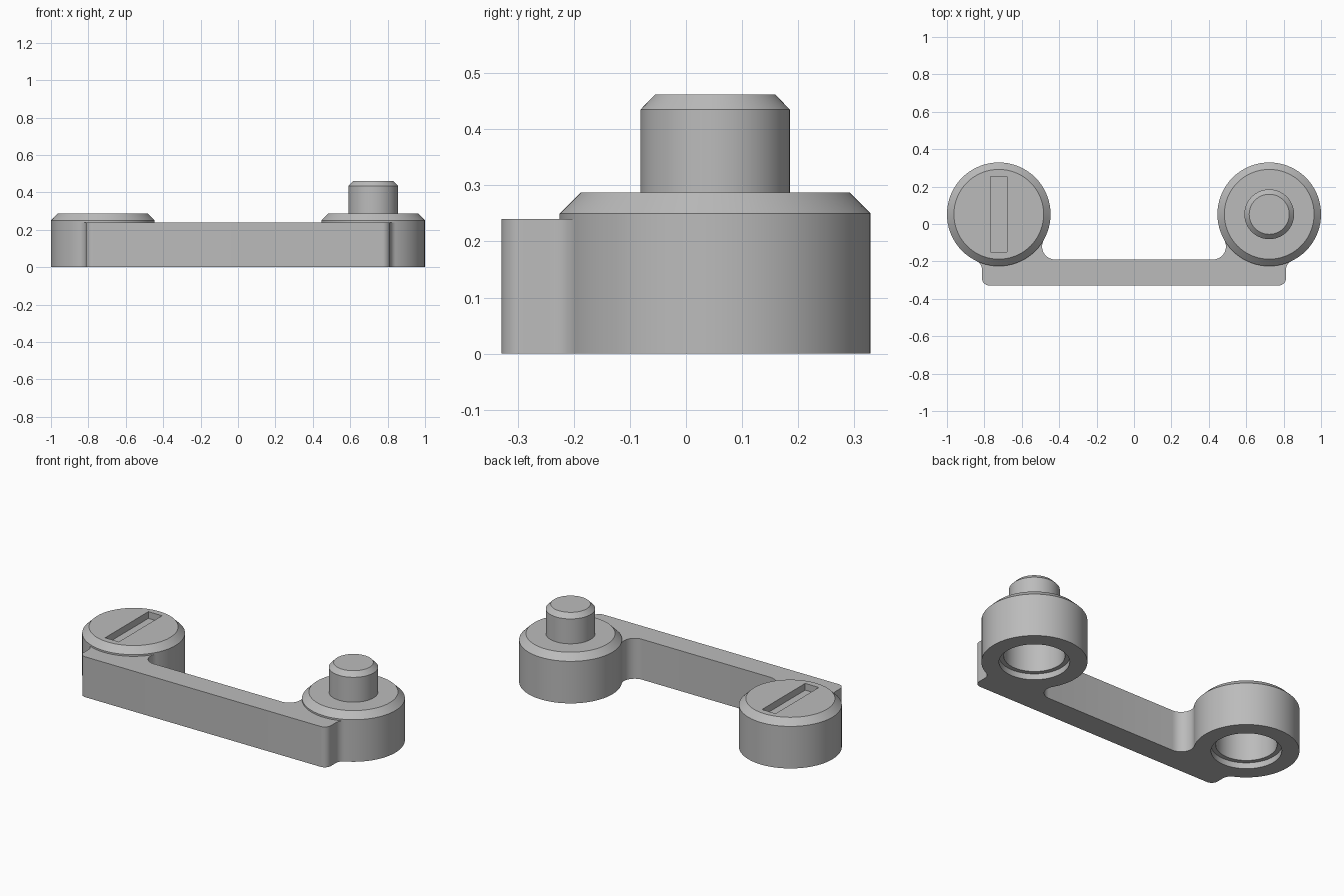
import bpy, bmesh, math
from mathutils import Vector

if "Cube" in bpy.data.objects:
    bpy.data.objects.remove(bpy.data.objects["Cube"], do_unlink=True)

R, CX, CY = 0.277, 0.723, 0.052            # boss radius and centre
FRONT, BACK, END, BAR_TOP = -0.329, -0.19, 0.813, 0.24

grey = bpy.data.materials.new("plain grey")
grey.use_nodes = True
grey.diffuse_color = (0.5, 0.5, 0.5, 1)
grey.node_tree.nodes["Principled BSDF"].inputs["Base Color"].default_value = (0.5, 0.5, 0.5, 1)


def finish(bm, name):
    bmesh.ops.remove_doubles(bm, verts=bm.verts, dist=1e-5)
    bmesh.ops.recalc_face_normals(bm, faces=bm.faces)
    mesh = bpy.data.meshes.new(name)
    bm.to_mesh(mesh)
    bm.free()
    mesh.materials.append(grey)
    obj = bpy.data.objects.new(name, mesh)
    bpy.context.collection.objects.link(obj)
    return obj


def smooth(obj):
    bpy.ops.object.select_all(action='DESELECT')
    obj.select_set(True)
    bpy.context.view_layer.objects.active = obj
    bpy.ops.object.shade_smooth_by_angle(angle=math.radians(30))


def lathe(name, profile, x):
    bm = bmesh.new()
    verts = [bm.verts.new((r, 0, z)) for r, z in profile]
    edges = [bm.edges.new(pair) for pair in zip(verts, verts[1:])]
    bmesh.ops.spin(bm, geom=verts + edges, cent=(0, 0, 0), axis=(0, 0, 1),
                   angle=math.tau, steps=72)
    bmesh.ops.translate(bm, verts=bm.verts, vec=(x, CY, 0))
    return finish(bm, name)


def arc(cx, cy, r, a, b, n=10):
    """Shortest arc from angle a to angle b."""
    turn = (b - a + math.pi) % math.tau - math.pi
    return [Vector((cx + r * math.cos(a + turn * i / n), cy + r * math.sin(a + turn * i / n)))
            for i in range(n + 1)]


# Round bosses with a stepped bore underneath
bore = [(0, 0.2), (0.16, 0.2), (0.16, 0.035), (0.185, 0.035), (0.185, 0)]
shell = [(R, 0), (R, 0.25), (0.24, 0.287)]
pin = [(0.133, 0.287), (0.133, 0.435), (0.107, 0.462), (0, 0.462)]
pin_boss = lathe("pin_boss", bore + shell + pin, CX)
slot_boss = lathe("slotted_boss", bore + shell + [(0, 0.287)], -CX)

# Screwdriver style slot in the plain boss
bm = bmesh.new()
bmesh.ops.create_cube(bm, size=1)
bmesh.ops.scale(bm, verts=bm.verts, vec=(0.09, 0.406, 0.08))
bmesh.ops.translate(bm, verts=bm.verts, vec=(-CX, CY, 0.287))
cutter = finish(bm, "slot_cutter")
cutter.hide_render = True
cut = slot_boss.modifiers.new("slot", 'BOOLEAN')
cut.operation = 'DIFFERENCE'
cut.solver = 'EXACT'
cut.object = cutter
bpy.context.view_layer.objects.active = slot_boss
bpy.ops.object.modifier_apply(modifier="slot")
bpy.data.objects.remove(cutter, do_unlink=True)

# Connecting bar: half outline with fillets tangent to the boss
c, f_out, f_in = 0.04, 0.05, 0.07
ox = END + f_out
oy = CY - math.sqrt((R + f_out) ** 2 - (ox - CX) ** 2)
iy = BACK + f_in
ix = CX - math.sqrt((R + f_in) ** 2 - (iy - CY) ** 2)
to_out = math.atan2(oy - CY, ox - CX)
to_in = math.atan2(iy - CY, ix - CX)
half = arc(END - c, FRONT + c, c, -math.pi / 2, 0)
half += arc(ox, oy, f_out, math.pi, to_out + math.pi)
half += arc(CX, CY, R - 0.004, to_out, to_in, 24)
half += arc(ix, iy, f_in, to_in + math.pi, -math.pi / 2)
outline = half + [Vector((-p.x, p.y)) for p in reversed(half)]

bm = bmesh.new()
base = bm.faces.new([bm.verts.new((p.x, p.y, 0)) for p in outline])
top = bmesh.ops.extrude_face_region(bm, geom=[base], use_keep_orig=True)
bmesh.ops.translate(bm, vec=(0, 0, BAR_TOP),
                    verts=[g for g in top["geom"] if isinstance(g, bmesh.types.BMVert)])
bar = finish(bm, "connecting_bar")

for part in (pin_boss, slot_boss, bar):
    smooth(part)
